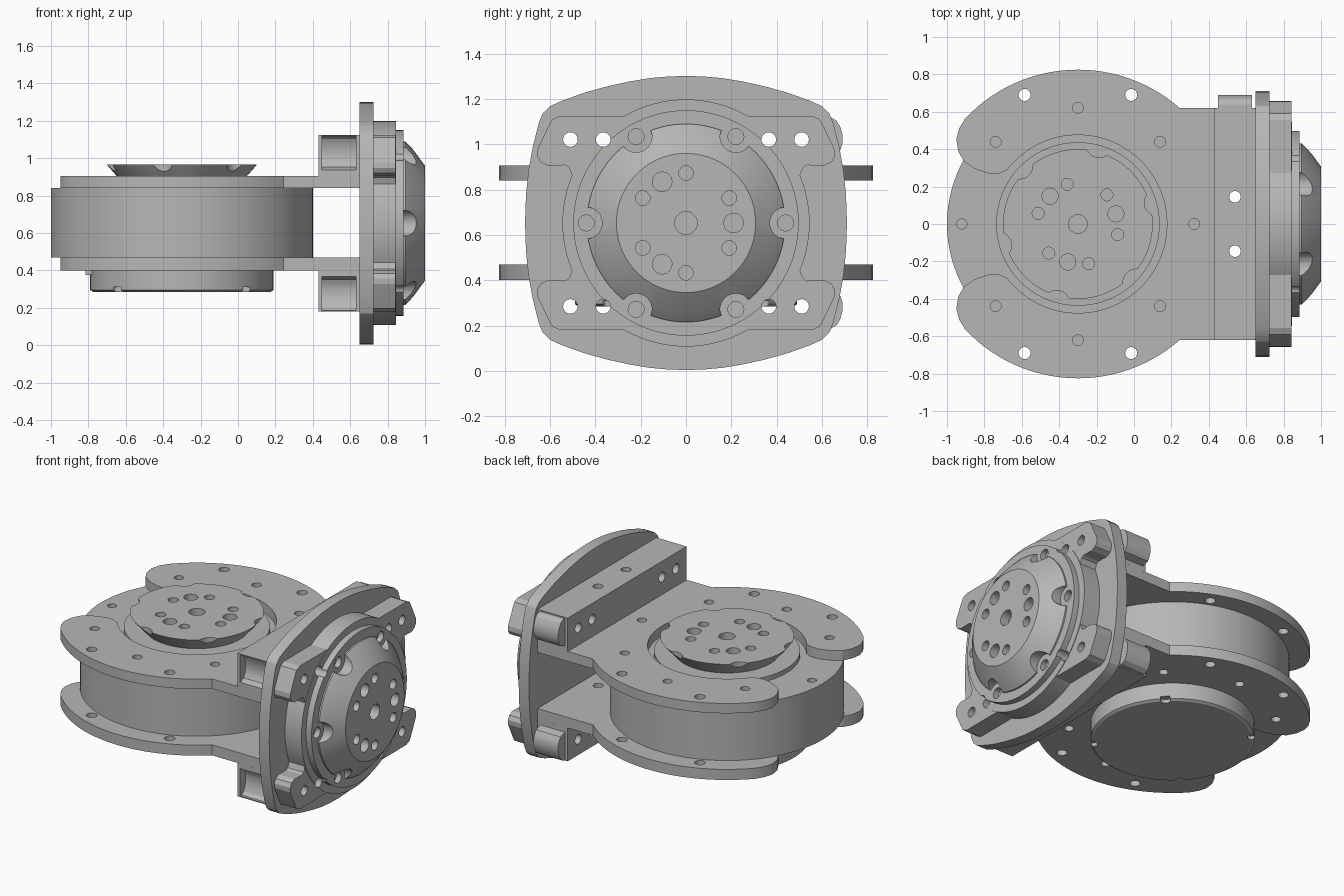
import bpy, bmesh
from math import sin, cos, pi, radians

if "Cube" in bpy.data.objects:
    bpy.data.objects.remove(bpy.data.objects["Cube"])

CX, CZ = -0.30, 0.6525          # first motor axis x, second motor axis z
grey = bpy.data.materials.new("light_grey")
grey.diffuse_color = (0.47, 0.47, 0.47, 1)
grey.use_nodes = True
grey.node_tree.nodes["Principled BSDF"].inputs["Base Color"].default_value = grey.diffuse_color


def place(a, b, h, axis):
    return (a, b, h) if axis == 'Z' else (h, a, b)


def finish(bm, name):
    bmesh.ops.recalc_face_normals(bm, faces=bm.faces)
    me = bpy.data.meshes.new(name)
    bm.to_mesh(me)
    bm.free()
    me.materials.append(grey)
    ob = bpy.data.objects.new(name, me)
    bpy.context.collection.objects.link(ob)
    return ob


def add_prism(bm, pts, lo, hi, axis):
    bottom = [bm.verts.new(place(a, b, lo, axis)) for a, b in pts]
    top = [bm.verts.new(place(a, b, hi, axis)) for a, b in pts]
    bm.faces.new(bottom[::-1])
    bm.faces.new(top)
    n = len(pts)
    for i in range(n):
        j = (i + 1) % n
        bm.faces.new((bottom[i], bottom[j], top[j], top[i]))


def prism(name, pts, lo, hi, axis):
    bm = bmesh.new()
    add_prism(bm, pts, lo, hi, axis)
    return finish(bm, name)


def lathe(name, profile, ca, cb, axis, n=96):
    """Closed turned solid from (radius, height) pairs."""
    bm = bmesh.new()
    rings = [[bm.verts.new(place(ca + r * cos(2 * pi * i / n), cb + r * sin(2 * pi * i / n), h, axis))
              for i in range(n)] for r, h in profile]
    bm.faces.new(rings[0][::-1])
    bm.faces.new(rings[-1])
    for p, q in zip(rings, rings[1:]):
        for i in range(n):
            j = (i + 1) % n
            bm.faces.new((p[i], p[j], q[j], q[i]))
    return finish(bm, name)


def circle(a, b, r, n=24):
    return [(a + r * cos(2 * pi * i / n), b + r * sin(2 * pi * i / n)) for i in range(n)]


def arc(a, b, r, start, end, n):
    return [(a + r * cos(radians(start + (end - start) * i / n)),
             b + r * sin(radians(start + (end - start) * i / n))) for i in range(n + 1)]


def polar(ca, cb, r, angles):
    return [(ca + r * cos(radians(t)), cb + r * sin(radians(t))) for t in angles]


def cut(ob, cutters):
    """Subtract a list of (points, lo, hi, axis) prisms."""
    bm = bmesh.new()
    for c in cutters:
        add_prism(bm, *c)
    tool = finish(bm, "cutter")
    tool.hide_render = True
    mod = ob.modifiers.new("cut", 'BOOLEAN')
    mod.operation, mod.solver, mod.object = 'DIFFERENCE', 'EXACT', tool
    dg = bpy.context.evaluated_depsgraph_get()
    me = bpy.data.meshes.new_from_object(ob.evaluated_get(dg))
    ob.modifiers.clear()
    ob.data = me
    bpy.data.objects.remove(tool)


def hub_cuts(ob, ca, cb, axis, turn, base, face):
    """Scalloped rim, face holes and rim bolts shared by both motor hubs."""
    spots = range(turn, 360 + turn, 60)
    cut(ob, [(circle(a, b, 0.07), base, face + 0.1, axis)
             for a, b in polar(ca, cb, 0.44, spots)])
    holes = [(circle(ca, cb, 0.05), face - 0.06, face + 0.1, axis)]
    holes += [(circle(a, b, 0.032), face - 0.06, face + 0.1, axis)
              for a, b in polar(ca, cb, 0.22, range(turn + 30, turn + 390, 60))]
    holes += [(circle(a, b, 0.043), face - 0.06, face + 0.1, axis)
              for a, b in polar(ca, cb, 0.21, range(turn, turn + 360, 120))]
    cut(ob, holes)


# Holes that pass through several parts
side_holes = [(circle(y, CZ + z, 0.032), 0.3, 0.92, 'X')
              for y in (-0.51, -0.365, 0.365, 0.51) for z in (-0.368, 0.368)]
drop_holes = [(circle(0.54, y, 0.031), 0.0, 1.3, 'Z') for y in (-0.145, 0.145)]

# Horizontal motor body with its round bottom cover
body = lathe("motor_body", [(0.475, 0.285), (0.49, 0.295), (0.49, 0.47), (0.70, 0.47),
                            (0.70, 0.84), (0.437, 0.84), (0.437, 0.87)], CX, 0, 'Z')
cut(body, [(circle(a, b, 0.03), 0.2, 0.31, 'Z')
           for a, b in polar(CX, 0, 0.48, (45, 135, 225, 315))])
cut(body, [(circle(-0.92, 0, 0.027), 0.78, 0.9, 'Z')])
prism("cover_tab", [(-0.815, -0.1), (-0.7, -0.1), (-0.7, 0.1), (-0.815, 0.1)], 0.375, 0.472, 'Z')

# Horizontal motor output hub, widening upwards
hub = lathe("top_hub", [(0.30, 0.85), (0.395, 0.958), (0.40, 0.965)], CX, 0, 'Z')
hub_cuts(hub, CX, 0, 'Z', 15, 0.8, 0.965)

# C-shaped clamp plates above and below the motor
half = [(0.65, 0.62)] + arc(CX, 0, 0.825, 48.7, 137, 28)
half += [(-0.935, 0.51), (-0.95, 0.455), (-0.94, 0.39), (-0.91, 0.335), (-0.85, 0.295),
         (-0.78, 0.27), (-0.72, 0.27)]
half += arc(CX, 0, 0.476, 142.6, 2, 30)
outline = half + [(a, -b) for a, b in reversed(half)]
bolts = polar(CX, 0, 0.622, (0, 45, 90, 135, 225, 270, 315))
clear = [(x, y) for x in (-0.585, -0.015) for y in (-0.69, 0.69)]
for name, lo, hi, b_lo, b_hi in (("upper_plate", 0.84, 0.905, 0.865, 1.0),
                                 ("lower_plate", 0.40, 0.47, 0.3, 0.44)):
    plate = prism(name, outline, lo, hi, 'Z')
    cut(plate, [(circle(a, b, 0.029), b_lo, b_hi, 'Z') for a, b in bolts]
        + [(circle(a, b, 0.032), 0.2, 1.1, 'Z') for a, b in clear] + drop_holes)

# Mounting blocks with a rounded tongue at the back and a matching socket in front
tongue = [(0, 0.285), (0.045, 0.30), (0.062, 0.325), (0.07, 0.35), (0.07, 0.39),
          (0.06, 0.425), (0.045, 0.45), (0.02, 0.466)]
for name, s in (("upper", 1), ("lower", -1)):
    z0, z1 = CZ + s * 0.2525, CZ + s * 0.4725
    block = prism(name + "_block", [(-0.62, z0), (0.62, z0), (0.62, z1), (-0.62, z1)], 0.43, 0.65, 'X')
    cut(block, side_holes + drop_holes)
    socket = [(-0.62 + d * 0.8, CZ + s * z) for d, z in tongue]
    socket = [(-0.7, socket[0][1])] + socket + [(-0.7, socket[-1][1])]
    cut(block, [(socket, 0.45, 0.63, 'X')])
    prism(name + "_tongue", [(0.60, CZ + s * 0.285)] + [(0.62 + d, CZ + s * z) for d, z in tongue]
          + [(0.60, CZ + s * 0.466)], 0.45, 0.63, 'X')


def mirrored(quarter):
    """Quarter outline (from +y round to +z) to a full outline about the second axis."""
    top = quarter + [(-a, b) for a, b in reversed(quarter) if a > 0]
    full = top + [(a, -b) for a, b in reversed(top) if b > 0]
    return [(a, CZ + b) for a, b in full]


# Barrel-shaped upright plate
upright = prism("upright_plate", mirrored([
    (0.71, 0), (0.706, 0.12), (0.695, 0.23), (0.675, 0.34), (0.65, 0.44), (0.632, 0.484),
    (0.60, 0.515), (0.55, 0.538), (0.45, 0.574), (0.35, 0.602), (0.25, 0.624),
    (0.16, 0.639), (0.08, 0.646), (0, 0.6485)]), 0.65, 0.725, 'X')
cut(upright, side_holes)

# Four-lobed flange of the upright motor
flange = prism("motor_flange", mirrored([
    (0.40, 0.18), (0.50, 0.20), (0.508, 0.225), (0.516, 0.245), (0.534, 0.255), (0.61, 0.253),
    (0.642, 0.268), (0.657, 0.295), (0.655, 0.325), (0.61, 0.42), (0.59, 0.457),
    (0.556, 0.4725), (0, 0.4725)]), 0.725, 0.841, 'X')
cut(flange, side_holes)

# Upright motor: disc and ring
disc = lathe("motor_disc", [(0.545, 0.725), (0.545, 0.845), (0.497, 0.845), (0.497, 0.885)], 0, CZ, 'X')
cut(disc, side_holes)
cut(disc, [(circle(a, b, 0.035), 0.85, 0.95, 'X')
           for a, b in polar(0, CZ, 0.44, range(0, 360, 60))])

# Upright motor: conical output hub
cone = lathe("front_hub", [(0.437, 0.88), (0.437, 0.895), (0.395, 0.935), (0.307, 1.0)], 0, CZ, 'X')
hub_cuts(cone, 0, CZ, 'X', 0, 0.8, 1.0)

# Smooth curved walls, keep edges sharp
bpy.ops.object.select_all(action='DESELECT')
for ob in bpy.context.scene.objects:
    ob.select_set(True)
    bpy.context.view_layer.objects.active = ob
bpy.ops.object.shade_smooth_by_angle(angle=radians(20))
